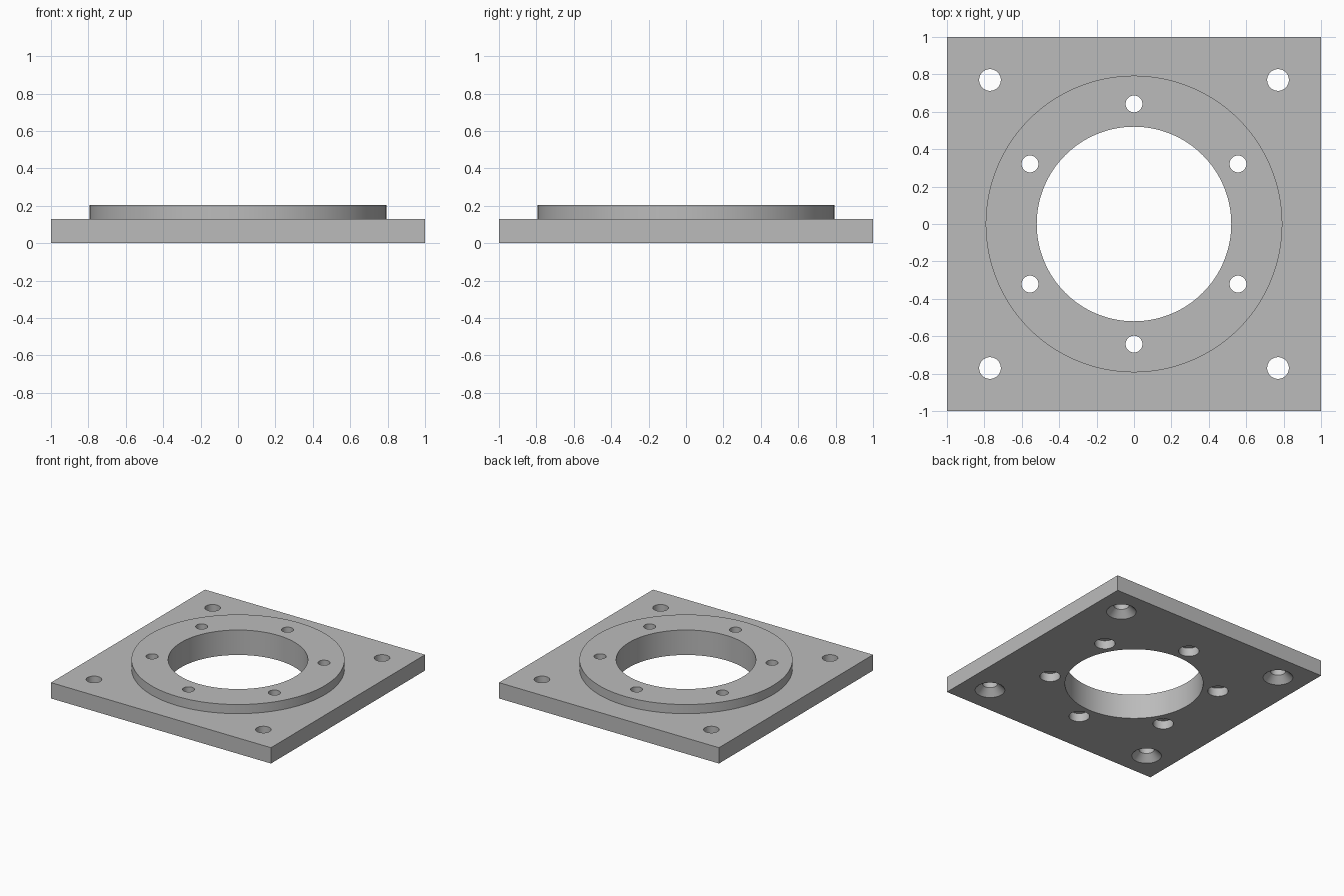
import bpy
from math import cos, sin, radians

cube = bpy.data.objects.get("Cube")
if cube:
    bpy.data.objects.remove(cube, do_unlink=True)

PLATE_TOP, COLLAR_TOP = 0.13, 0.205

steel = bpy.data.materials.new("grey_metal")
steel.use_nodes = True
GREY = (0.5, 0.5, 0.5, 1)
steel.diffuse_color = GREY
steel.node_tree.nodes["Principled BSDF"].inputs["Base Color"].default_value = GREY


def cone(name, x, y, r_low, r_high, low, high, sides=64):
    """Upright round solid from height low to high."""
    bpy.ops.mesh.primitive_cone_add(vertices=sides, radius1=r_low, radius2=r_high,
                                    depth=high - low, location=(x, y, (low + high) / 2))
    obj = bpy.context.object
    obj.name = name
    obj.data.materials.append(steel)
    return obj


def combine(target, tool, operation):
    """Apply a boolean and discard the tool."""
    mod = target.modifiers.new(operation.title(), 'BOOLEAN')
    mod.operation, mod.object, mod.solver = operation, tool, 'EXACT'
    bpy.context.view_layer.objects.active = target
    bpy.ops.object.modifier_apply(modifier=mod.name)
    bpy.data.objects.remove(tool, do_unlink=True)


# Square base plate
bpy.ops.mesh.primitive_cube_add(size=1, location=(0, 0, PLATE_TOP / 2))
plate = bpy.context.object
plate.name = "flange_plate"
plate.scale = (2, 2, PLATE_TOP)
bpy.ops.object.transform_apply(location=True, rotation=False, scale=True)
plate.data.materials.append(steel)

# Raised round collar with the central bore
combine(plate, cone("collar", 0, 0, 0.793, 0.793, 0.05, COLLAR_TOP, 128), 'UNION')
combine(plate, cone("bore", 0, 0, 0.52, 0.52, -0.1, 0.3, 128), 'DIFFERENCE')

# Corner holes, countersunk from below
for x in (-0.77, 0.77):
    for y in (-0.77, 0.77):
        combine(plate, cone("corner_hole", x, y, 0.058, 0.058, -0.1, 0.3), 'DIFFERENCE')
        combine(plate, cone("countersink", x, y, 0.122, 0.058, -0.01, 0.054), 'DIFFERENCE')

# Ring of six collar holes, counterbored from below
for i in range(6):
    a = radians(30 + 60 * i)
    x, y = 0.642 * cos(a), 0.642 * sin(a)
    combine(plate, cone("collar_hole", x, y, 0.045, 0.045, -0.1, 0.3), 'DIFFERENCE')
    combine(plate, cone("counterbore", x, y, 0.077, 0.077, -0.1, 0.07), 'DIFFERENCE')

# Smooth round walls, crisp edges
bpy.ops.object.select_all(action='DESELECT')
plate.select_set(True)
bpy.context.view_layer.objects.active = plate
bpy.ops.object.shade_smooth_by_angle(angle=radians(30))
